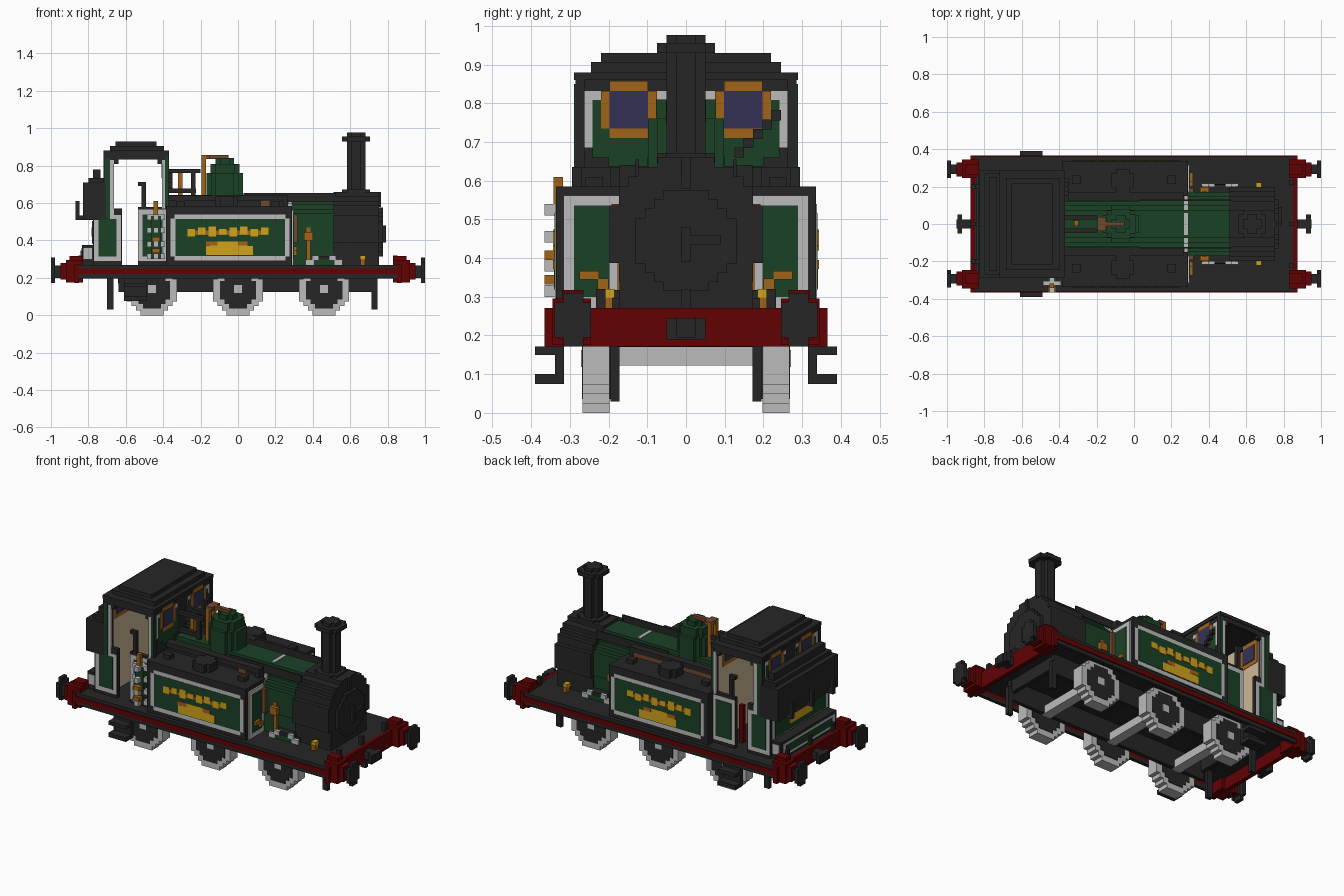
import bpy, bmesh, math

cube = bpy.data.objects.get("Cube")
if cube:
    bpy.data.objects.remove(cube, do_unlink=True)

V = 0.0244  # block size of the stepped style


def material(name, r, g, b):
    m = bpy.data.materials.new(name)
    m.use_nodes = True
    m.diffuse_color = (r, g, b, 1)
    m.node_tree.nodes["Principled BSDF"].inputs["Base Color"].default_value = (r, g, b, 1)
    return m


BLACK = material("soot black", 0.0195, 0.0195, 0.0195)
GREEN = material("deep green", 0.0108, 0.053, 0.019)
RED = material("dark red", 0.122, 0.0008, 0.001)
GREY = material("light grey", 0.50, 0.50, 0.50)
YELLOW = material("yellow", 0.64, 0.37, 0.010)
BRASS = material("brass", 0.36, 0.125, 0.010)
GLASS = material("blue glass", 0.034, 0.031, 0.088)
COPPER = material("copper", 0.17, 0.065, 0.027)
BEIGE = material("beige", 0.62, 0.48, 0.30)


def part(name, mat, boxes, mirror=False):
    """One object from boxes (x0, x1, y0, y1, z0, z1), optionally mirrored in y."""
    bm = bmesh.new()
    boxes = list(boxes)
    if mirror:
        boxes += [(a, b, -d, -c, e, f) for a, b, c, d, e, f in boxes]
    for x0, x1, y0, y1, z0, z1 in boxes:
        vs = bmesh.ops.create_cube(bm, size=1)["verts"]
        for v in vs:
            v.co = ((x0 + x1) / 2 + v.co.x * (x1 - x0),
                    (y0 + y1) / 2 + v.co.y * (y1 - y0),
                    (z0 + z1) / 2 + v.co.z * (z1 - z0))
    me = bpy.data.meshes.new(name)
    bm.to_mesh(me)
    bm.free()
    me.materials.append(mat)
    ob = bpy.data.objects.new(name, me)
    bpy.context.collection.objects.link(ob)


def disc(axis, u, w, r, a0, a1):
    """Stepped disc as slabs: axis x (u=y, w=z), y (u=x, w=z) or z (u=x, w=y)."""
    n = max(1, round(2 * r / V))
    h = 2 * r / n
    odd = 0.5 * (n % 2)
    out = []
    for i in range(n):
        lo = -r + i * h
        mid = lo + h / 2
        chord = math.sqrt(max(r * r - mid * mid, 0)) / h
        half = max(0.5, round(chord - odd) + odd) * h
        s = (u - half, u + half)
        t = (w + lo, w + lo + h)
        out.append({"x": (a0, a1, *s, *t), "y": (*s, a0, a1, *t), "z": (*s, *t, a0, a1)}[axis])
    return out


# Footplate, valances and frames
part("footplate", BLACK, [(-0.86, 0.86, -0.36, 0.36, 0.245, 0.27)])
part("valance", RED, [(-0.86, 0.86, 0.345, 0.366, 0.22, 0.25)], True)
part("valance_lower_edge", BLACK, [(-0.85, 0.85, 0.34, 0.36, 0.197, 0.22)], True)
part("main_frame", BLACK, [(-0.64, 0.73, 0.172, 0.195, 0.125, 0.25)], True)
part("frame_stretcher", BLACK, [(x - 0.012, x + 0.012, -0.172, 0.172, 0.17, 0.25) for x in (-0.63, 0.71)])
part("guard_iron", BLACK, [(s * 0.725 - 0.012, s * 0.725 + 0.022, 0.172, 0.195, 0.03, 0.2) for s in (-0.95, 1)], True)
part("cab_step", BLACK, [(-0.61, -0.49, 0.315, 0.339, 0.075, 0.22), (-0.61, -0.49, 0.33, 0.39, 0.15, 0.172),
                         (-0.61, -0.49, 0.33, 0.39, 0.075, 0.1)], True)

# Buffer beams, buffers and couplings at both ends
for s, end in ((1, "front"), (-1, "rear")):
    def sx(a, b):
        return (a, b) if s > 0 else (-b, -a)
    part(end + "_buffer_beam", RED, [(*sx(0.85, 0.875), -0.366, 0.366, 0.172, 0.271)])
    part(end + "_buffer_stock", RED, [(*sx(0.83, 0.92), 0.245, 0.345, 0.175, 0.295), (*sx(0.83, 0.9), 0.265, 0.32, 0.29, 0.318),
                                      (*sx(0.92, 0.95), 0.255, 0.33, 0.19, 0.28)], True)
    part(end + "_buffer_head", BLACK, [(*sx(0.95, 0.98), 0.268, 0.317, 0.2, 0.265), (*sx(0.978, 1.0), 0.245, 0.34, 0.195, 0.285),
                                       (*sx(0.978, 1.0), 0.265, 0.317, 0.172, 0.31)], True)
    part(end + "_coupling", BLACK, [(*sx(0.87, 0.95), -0.025, 0.025, 0.195, 0.245), (*sx(0.92, 0.945), -0.05, 0.05, 0.19, 0.245)])
    part(end + "_lamp_iron", BLACK, [(*sx(0.83, 0.854), y - 0.012, y + 0.012, 0.27, 0.32) for y in (-0.22, 0, 0.22)])

# Wheels and axles
for n, x in (("rear", -0.46), ("middle", 0.0), ("leading", 0.46)):
    part(n + "_wheel_rims", GREY, disc("y", x, 0.134, 0.134, 0.197, 0.267), True)
    part(n + "_wheel_centres", BLACK, disc("y", x, 0.134, 0.0975, 0.194, 0.269), True)
    part(n + "_wheel_hubs", GREY, disc("y", x, 0.14, 0.022, 0.19, 0.271), True)
    part(n + "_axle", GREY, [(x - 0.03, x + 0.03, -0.197, 0.197, 0.122, 0.172)])

# Boiler and smokebox
part("boiler", GREEN, disc("x", 0, 0.47, 0.172, -0.37, 0.52) + [(0.29, 0.52, -0.165, 0.165, 0.27, 0.5)])
part("boiler_shoulder", BLACK, [(0.03, 0.52, 0.122, 0.13, 0.605, 0.655)], True)
part("boiler_band", GREY, disc("x", 0, 0.47, 0.178, 0.268, 0.29))
part("smokebox", BLACK, disc("x", 0, 0.462, 0.198, 0.51, 0.755) + [(0.51, 0.755, -0.172, 0.172, 0.265, 0.46)])
part("smokebox_door", BLACK, disc("x", 0, 0.445, 0.13, 0.75, 0.775))
part("door_handle", BLACK, [(0.77, 0.79, -0.012, 0.09, 0.435, 0.46), (0.77, 0.79, -0.012, 0.012, 0.39, 0.48)])
part("smokebox_lamp_iron", BLACK, [(0.74, 0.765, -0.012, 0.012, 0.58, 0.66)])

# Chimney
part("chimney", BLACK, disc("z", 0.632, 0, 0.075, 0.645, 0.672) + disc("z", 0.632, 0, 0.05, 0.67, 0.94)
     + disc("z", 0.632, 0, 0.075, 0.93, 0.955) + disc("z", 0.632, 0, 0.05, 0.95, 0.976))

# Dome and safety valves
part("dome", GREEN, disc("z", -0.07, 0, 0.098, 0.6, 0.76) + disc("z", -0.07, 0, 0.078, 0.75, 0.81)
     + disc("z", -0.07, 0, 0.049, 0.8, 0.84))
part("safety_valve", BRASS, [(-0.195, -0.172, 0.012, 0.037, 0.63, 0.855)], True)
part("valve_lever", COPPER, [(-0.195, -0.05, -0.012, 0.012, 0.835, 0.857), (-0.195, -0.15, -0.037, 0.037, 0.835, 0.857)])
part("whistle_pipework", BLACK, [(-0.375, -0.2, 0.025, 0.048, 0.76, 0.782), (-0.375, -0.225, 0.025, 0.048, 0.655, 0.678),
                                 (-0.25, -0.226, 0.025, 0.048, 0.64, 0.76)], True)
part("whistle", BRASS, [(-0.32, -0.296, -0.012, 0.02, 0.64, 0.76)])
part("cab_front_pipe", BLACK, [(-0.37, -0.35, 0.125 + 0.024 * i, 0.15 + 0.024 * i, 0.66 + 0.024 * i, 0.686 + 0.024 * i)
                               for i in range(5)])

# Side tanks with lined panels
part("side_tank", BLACK, [(-0.385, 0.288, 0.15, 0.336, 0.265, 0.585)], True)
part("tank_fillers", BLACK, [(-0.12, 0.0, 0.195, 0.27, 0.58, 0.635), (-0.095, -0.025, 0.17, 0.295, 0.58, 0.635),
                             (-0.33, -0.285, 0.215, 0.26, 0.58, 0.61), (0.18, 0.225, 0.215, 0.26, 0.58, 0.61)], True)
part("tank_rail", BLACK, [(-0.37, 0.265, 0.126, 0.172, 0.61, 0.64), (-0.37, 0.265, 0.128, 0.152, 0.5, 0.615),
                          (0.24, 0.265, 0.128, 0.172, 0.58, 0.615)], True)
part("tank_pipe", COPPER, [(-0.3, 0.24, 0.15, 0.17, 0.58, 0.611), (0.12, 0.17, -0.17, -0.15, 0.58, 0.611)])
part("tank_lining", GREY, [(-0.36, 0.275, 0.33, 0.338, 0.315, 0.518), (-0.34, 0.255, 0.33, 0.338, 0.293, 0.54)], True)
part("tank_panel", GREEN, [(-0.335, 0.25, 0.33, 0.340, 0.318, 0.516)], True)
part("tank_ornament_line", BRASS, [(-0.26, 0.16, 0.33, 0.3415, 0.43, 0.452)], True)
part("tank_ornament_beads", YELLOW, [(-0.27 + 0.056 * i, -0.23 + 0.056 * i, 0.33, 0.343,
                                      0.42 + 0.012 * (i % 2), 0.462 + 0.006 * (i % 3)) for i in range(8)], True)
part("tank_plaque", YELLOW, [(-0.17, 0.08, 0.33, 0.3415, 0.322, 0.37), (-0.15, 0.05, 0.33, 0.3415, 0.37, 0.395)], True)
part("tank_plaque_edge", BRASS, [(-0.17, -0.11, 0.33, 0.343, 0.372, 0.395), (0.0, 0.05, 0.33, 0.343, 0.372, 0.395)], True)
part("tank_end_lining", GREY, [(0.28, 0.297, 0.172, 0.316, 0.27, 0.562)], True)
part("tank_end_panel", GREEN, [(0.28, 0.300, 0.197, 0.29, 0.3, 0.536)], True)
part("tank_feed_pipe", COPPER, [(0.297, 0.318, 0.168, 0.192, 0.39, 0.54)], True)
part("tank_end_tap", BRASS, [(0.297, 0.315, 0.225, 0.275, 0.345, 0.367), (0.297, 0.315, 0.2, 0.228, 0.32, 0.347)], True)

# Leading splashers and footplate fittings
part("splasher", BLACK, [(0.37, 0.55, 0.16, 0.21, 0.265, 0.295), (0.4, 0.52, 0.16, 0.21, 0.29, 0.318)], True)
part("splasher_face", GREEN, [(0.405, 0.515, 0.2, 0.213, 0.27, 0.30)], True)
part("splasher_rim", GREY, [(0.36, 0.405, 0.2, 0.217, 0.268, 0.297), (0.515, 0.56, 0.2, 0.217, 0.268, 0.297),
                            (0.395, 0.43, 0.2, 0.217, 0.295, 0.319), (0.49, 0.525, 0.2, 0.217, 0.295, 0.319)], True)
part("oiler", BRASS, [(0.352, 0.4, 0.165, 0.197, 0.4, 0.445), (0.365, 0.387, 0.16, 0.177, 0.27, 0.47)], True)
part("sand_pot", BRASS, [(0.655, 0.68, 0.19, 0.225, 0.265, 0.3)], True)
part("sand_pot_lid", YELLOW, [(0.653, 0.682, 0.185, 0.222, 0.297, 0.32)], True)

# Cab shell
part("cab_side", BLACK, [(-0.775, -0.62, 0.262, 0.286, 0.265, 0.57), (-0.72, -0.665, 0.262, 0.286, 0.55, 0.88),
                         (-0.405, -0.37, 0.262, 0.286, 0.55, 0.88), (-0.535, -0.37, 0.262, 0.286, 0.265, 0.58),
                         (-0.72, -0.37, 0.262, 0.286, 0.832, 0.88), (-0.67, -0.64, 0.262, 0.286, 0.81, 0.84),
                         (-0.43, -0.4, 0.262, 0.286, 0.81, 0.84)], True)
part("cab_end_wall", BLACK, [(-0.395, -0.378, -0.286, 0.286, 0.265, 0.88), (-0.712, -0.698, -0.286, 0.286, 0.265, 0.88)])
part("cab_inner_lining", BEIGE, [(-0.402, -0.394, -0.262, 0.262, 0.27, 0.86), (-0.699, -0.691, -0.262, 0.262, 0.27, 0.86)])
part("cab_roof", BLACK, [(-0.72, -0.37, -0.29, 0.29, 0.86, 0.88), (-0.685, -0.395, -0.245, 0.245, 0.875, 0.906),
                         (-0.655, -0.435, -0.22, 0.22, 0.9, 0.93)])

# Cab side lining: grey plates with green plates on top
part("cab_side_lining", GREY, [(-0.77, -0.625, 0.28, 0.2878, 0.29, 0.535), (-0.69, -0.662, 0.28, 0.2878, 0.53, 0.83),
                               (-0.407, -0.39, 0.28, 0.2878, 0.57, 0.83), (-0.535, -0.38, 0.28, 0.2878, 0.29, 0.565)], True)
part("cab_side_panel", GREEN, [(-0.745, -0.65, 0.28, 0.2896, 0.315, 0.515), (-0.712, -0.685, 0.28, 0.2896, 0.515, 0.84),
                               (-0.39, -0.372, 0.28, 0.2896, 0.59, 0.85), (-0.51, -0.405, 0.28, 0.2896, 0.315, 0.54)], True)
part("cab_handrail", BLACK, [(-0.515, -0.493, 0.262, 0.286, 0.55, 0.71), (-0.535, -0.493, 0.262, 0.286, 0.69, 0.712)], True)
part("brake_column", RED, [(-0.53, -0.505, 0.18, 0.205, 0.27, 0.5)])

# Stacked lamps hung outside the cab on the right side
part("lamp_bodies", GREEN, [(-0.465, -0.412, -0.335, -0.285, 0.3, 0.53)])
part("lamp_bands", GREY, [(-0.487, -0.39, -0.328, -0.304, z, z + 0.03) for z in (0.3, 0.365, 0.44, 0.51)]
     + [(-0.452, -0.425, -0.365, -0.285, z, z + 0.03) for z in (0.3, 0.365, 0.44, 0.51)])
part("lamp_glasses", BRASS, [(-0.46, -0.417, -0.365, -0.33, z, z + 0.024) for z in (0.395, 0.332)]
     + [(-0.452, -0.428, -0.342, -0.318, 0.53, 0.61)])

# Cab end panels and windows, front and rear
for face, s, n in ((-0.378, 1, "front"), (-0.712, -1, "rear")):
    def px(d):
        return (face - 0.001, face + d) if s > 0 else (face - d, face + 0.001)
    part(n + "_cab_lining", GREY, [(*px(0.002), 0.05, 0.268, 0.685, 0.832)], True)
    part(n + "_cab_panel", GREEN, [(*px(0.004), 0.05, 0.242, 0.66, 0.808), (*px(0.004), 0.1, 0.2, 0.636, 0.67)], True)
    part(n + "_window_frame", BRASS, [(*px(0.006), 0.075, 0.22, 0.735, 0.832), (*px(0.006), 0.098, 0.197, 0.71, 0.857)], True)
    part(n + "_window_glass", GLASS, [(*px(0.008), 0.098, 0.197, 0.735, 0.832)], True)
part("inner_window_glass", GLASS, [(-0.408, -0.4, 0.098, 0.197, 0.735, 0.832), (-0.693, -0.686, 0.098, 0.197, 0.735, 0.832)], True)
part("inner_window_frame", BRASS, [(-0.405, -0.4, 0.075, 0.22, 0.71, 0.857), (-0.693, -0.689, 0.075, 0.22, 0.71, 0.857)], True)

# Bunker at the rear
part("bunker", BLACK, [(-0.83, -0.705, -0.29, 0.29, 0.51, 0.71), (-0.8, -0.705, -0.27, 0.27, 0.7, 0.735),
                       (-0.775, -0.735, -0.25, 0.25, 0.73, 0.78), (-0.775, -0.705, -0.286, 0.286, 0.265, 0.52)])
part("bunker_lamp_iron", BLACK, [(-0.87, -0.848, y - 0.012, y + 0.012, 0.51, 0.61) for y in (-0.2, 0, 0.2)]
     + [(-0.87, -0.82, y - 0.012, y + 0.012, 0.51, 0.534) for y in (-0.2, 0, 0.2)])
part("bunker_lining", GREY, [(-0.778, -0.77, -0.27, 0.27, 0.38, 0.505)])
part("bunker_panel", GREEN, [(-0.781, -0.77, -0.245, 0.245, 0.385, 0.505)])
part("bunker_plaque", YELLOW, [(-0.784, -0.775, -0.11, 0.11, 0.42, 0.47)])
part("rear_toolbox", BLACK, [(-0.835, -0.77, -0.27, 0.27, 0.265, 0.375)])
part("toolbox_lining", GREY, [(-0.838, -0.83, -0.25, 0.25, 0.285, 0.36), (-0.825, -0.78, -0.273, 0.273, 0.3, 0.36)])
part("toolbox_panel", GREEN, [(-0.841, -0.833, -0.225, 0.225, 0.3, 0.345)])
